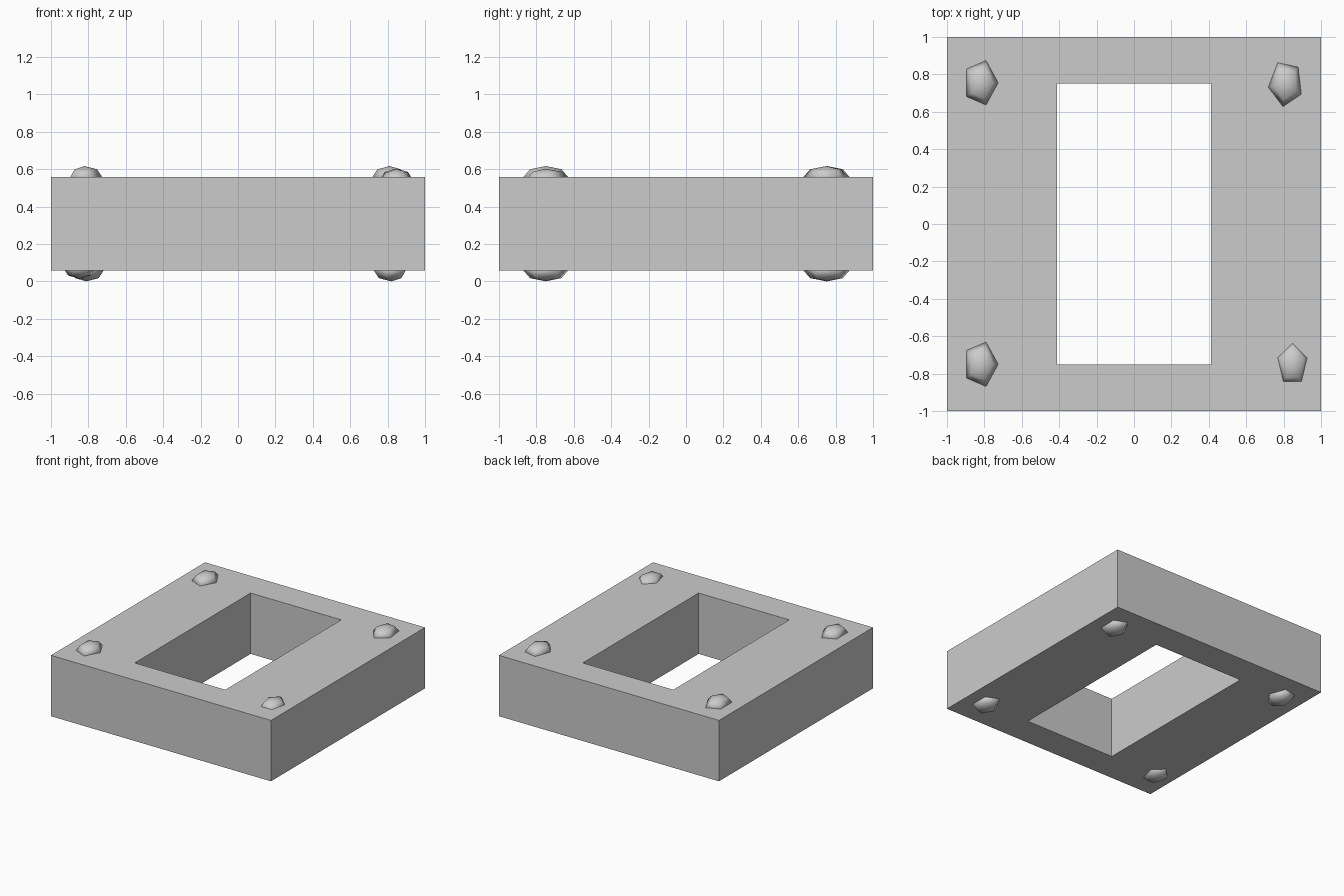
import bpy, bmesh
from math import sin, cos, pi, radians

if "Cube" in bpy.data.objects:
    bpy.data.objects.remove(bpy.data.objects["Cube"])

Z0, Z1 = 0.058, 0.558      # underside and top of the frame
STUD_H = 0.058             # stud half height


def finish(bm, name, smooth=False):
    bmesh.ops.recalc_face_normals(bm, faces=bm.faces)
    mesh = bpy.data.meshes.new(name)
    bm.to_mesh(mesh)
    bm.free()
    for p in mesh.polygons:
        p.use_smooth = smooth
    obj = bpy.data.objects.new(name, mesh)
    bpy.context.collection.objects.link(obj)
    return obj


def make_frame(hx, hy):
    """Square block with a rectangular opening through it."""
    bm = bmesh.new()
    corners = [(-1, -1), (1, -1), (1, 1), (-1, 1)]
    # closed cross-section carried round the four corners
    section = [(1, 1, Z0), (1, 1, Z1), (hx, hy, Z1), (hx, hy, Z0)]
    loops = [[bm.verts.new((cx * a, cy * b, z)) for cx, cy in corners]
             for a, b, z in section]
    for k in range(4):
        p, q = loops[k], loops[(k + 1) % 4]
        for i in range(4):
            j = (i + 1) % 4
            bm.faces.new((p[i], p[j], q[j], q[i]))
    return finish(bm, "frame")


def make_stud(name, x, y, z, rx, ry, turn, side):
    """Squashed five-sided ball, half sunk in the frame."""
    bm = bmesh.new()
    top = bm.verts.new((x, y, z + STUD_H))
    bottom = bm.verts.new((x, y, z - STUD_H))
    rings = []
    for lat in (pi / 4, 0, -pi / 4):
        ring = []
        for i in range(5):
            a = radians(turn) + i * 2 * pi / 5
            ring.append(bm.verts.new((x + side * rx * cos(lat) * cos(a),
                                      y + ry * cos(lat) * sin(a),
                                      z + STUD_H * sin(lat))))
        rings.append(ring)
    for i in range(5):
        j = (i + 1) % 5
        bm.faces.new((top, rings[0][i], rings[0][j]))
        bm.faces.new((bottom, rings[2][j], rings[2][i]))
        for p, q in zip(rings, rings[1:]):
            bm.faces.new((p[i], q[i], q[j], p[j]))
    return finish(bm, name, True)


make_frame(0.412, 0.752)

# studs: name, x, y, x radius, y radius, turn, sink
studs = [
    ("back_left", -0.82, 0.755, 0.094, 0.125, 0, 0),
    ("front_left", -0.82, -0.75, 0.094, 0.125, 0, 0),
    ("back_right", 0.811, 0.751, 0.094, 0.125, 261, 0),
    ("front_right", 0.847, -0.75, 0.092, 0.125, 90, 0.014),
]
mid = (Z0 + Z1) / 2
for name, x, y, rx, ry, turn, sink in studs:
    # the underside repeats the top turned half round about y
    for label, side in (("top", 1), ("bottom", -1)):
        z = mid + side * ((Z1 - Z0) / 2 - sink)
        make_stud(f"stud_{label}_{name}", side * x, y, z, rx, ry, turn, side)
